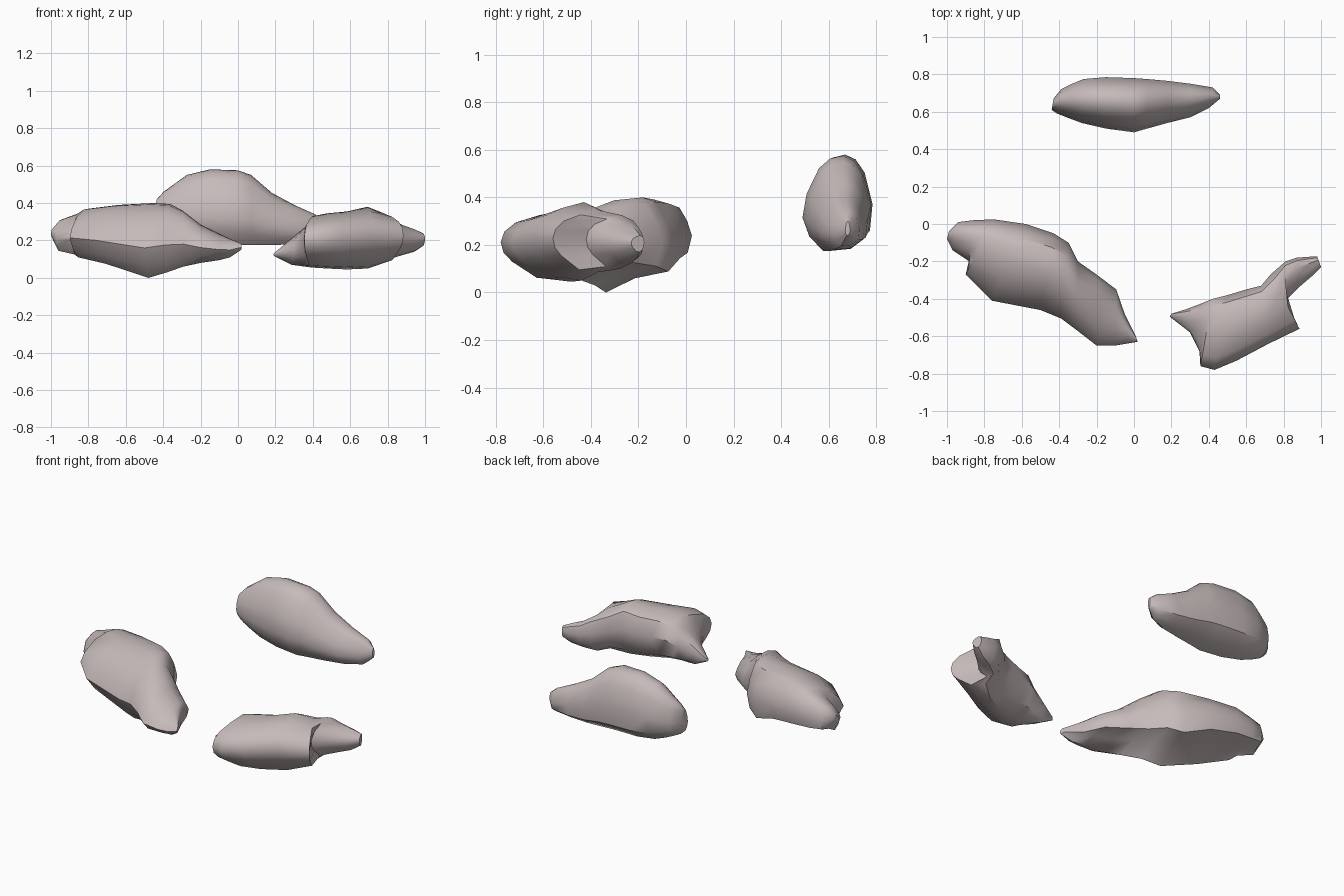
import bpy, bmesh, math

stone = bpy.data.materials.new("pinkish grey stone")
stone.diffuse_color = (0.57, 0.495, 0.495, 1)


def make_rock(name, profile, stations):
    """Loft a cross-section (front-back, low-high, both 0..1) along slanted stations.
    Station: front x, front y, back x, back y, bottom z, top z."""
    bm = bmesh.new()
    rings = []
    for xf, yf, xb, yb, z0, z1 in stations:
        rings.append([bm.verts.new((xf + (xb - xf) * u, yf + (yb - yf) * u, z0 + (z1 - z0) * v))
                      for u, v in profile])
    n = len(profile)
    for a, b in zip(rings, rings[1:]):
        for i in range(n):
            j = (i + 1) % n
            bm.faces.new((a[i], a[j], b[j], b[i]))
    bm.faces.new(rings[0])
    bm.faces.new(rings[-1])
    bmesh.ops.recalc_face_normals(bm, faces=bm.faces)
    mesh = bpy.data.meshes.new(name)
    bm.to_mesh(mesh)
    bm.free()
    mesh.materials.append(stone)
    rock = bpy.data.objects.new(name, mesh)
    bpy.context.collection.objects.link(rock)
    bpy.ops.object.select_all(action='DESELECT')
    rock.select_set(True)
    bpy.context.view_layer.objects.active = rock
    bpy.ops.object.shade_smooth_by_angle(angle=math.radians(40))


# Tall humped rock at the back
make_rock("back_rock",
          [(0, .35), (.06, .6), (.24, .87), (.4, .97), (.58, 1), (.74, .95), (.88, .81),
           (1, .48), (.96, .2), (.68, .03), (.3, 0), (.1, .15)],
          [(-.44, .61, -.43, .67, .28, .42),
           (-.41, .59, -.39, .72, .25, .46),
           (-.36, .57, -.33, .75, .225, .50),
           (-.28, .54, -.27, .775, .20, .55),
           (-.15, .51, -.15, .785, .18, .58),
           (0, .49, 0, .78, .175, .575),
           (.07, .51, .07, .775, .175, .55),
           (.18, .54, .18, .765, .175, .455),
           (.30, .57, .30, .75, .18, .39),
           (.40, .62, .42, .73, .195, .34),
           (.46, .67, .46, .69, .24, .30)])

# Long slab-like rock on the left with a flat top, rounded front rim and low right end
make_rock("left_rock",
          [(0, .4), (.08, .61), (.28, .86), (.5, .98), (.68, 1), (.82, .95), (.93, .74),
           (1, .5), (.94, .22), (.6, .15), (.3, 0), (.12, .16)],
          [(-1, -.08, -.99, -.04, .22, .26),
           (-.97, -.14, -.94, .01, .145, .31),
           (-.88, -.20, -.86, .02, .125, .34),
           (-.90, -.27, -.75, .025, .11, .37),
           (-.76, -.41, -.58, 0, .075, .39),
           (-.50, -.46, -.43, -.05, 0, .40),
           (-.39, -.505, -.35, -.10, .03, .395),
           (-.29, -.58, -.30, -.20, .06, .36),
           (-.20, -.65, -.20, -.27, .08, .285),
           (-.10, -.65, -.095, -.35, .095, .235),
           (-.04, -.64, -.05, -.48, .11, .21),
           (.02, -.63, .01, -.60, .15, .185)])

# Wedge rock on the right with a narrow tail
make_rock("right_rock",
          [(0, .55), (.04, .7), (.16, .83), (.4, .93), (.68, 1), (.9, .9), (1, .6),
           (.88, .17), (.65, 0), (.38, .04), (.12, .27), (.03, .4)],
          [(.19, -.495, .20, -.48, .115, .135),
           (.30, -.58, .28, -.455, .07, .21),
           (.35, -.68, .36, -.425, .06, .27),
           (.355, -.76, .42, -.40, .055, .33),
           (.43, -.78, .50, -.38, .05, .345),
           (.55, -.73, .60, -.35, .045, .355),
           (.72, -.64, .68, -.33, .05, .38),
           (.885, -.56, .73, -.27, .085, .345),
           (.80, -.42, .81, -.20, .10, .325),
           (.88, -.34, .87, -.18, .12, .285),
           (.95, -.28, .94, -.175, .14, .26),
           (1, -.23, .98, -.175, .17, .24)])
